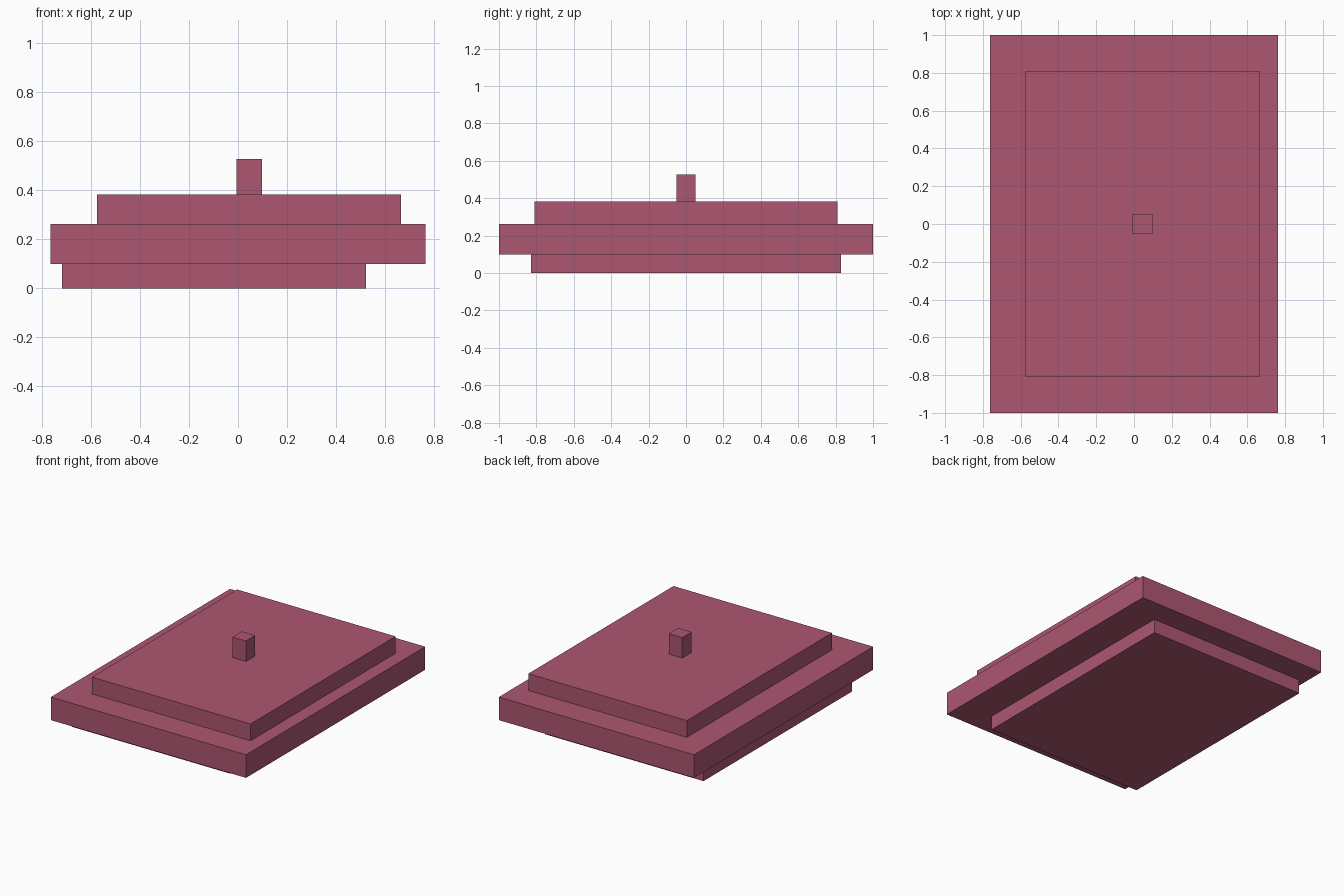
import bpy

# Remove the default cube
cube = bpy.data.objects.get("Cube")
if cube:
    bpy.data.objects.remove(cube, do_unlink=True)

# Single flat colour
rose = bpy.data.materials.new("dusty_rose")
rose.use_nodes = True
colour = (0.42, 0.095, 0.165, 1)
rose.diffuse_color = colour
rose.node_tree.nodes["Principled BSDF"].inputs["Base Color"].default_value = colour


def slab(name, x_range, half_depth, z_range):
    """Box spanning the given x and z ranges, centred on y = 0."""
    (x0, x1), (z0, z1) = x_range, z_range
    bpy.ops.mesh.primitive_cube_add(size=1, location=((x0 + x1) / 2, 0, (z0 + z1) / 2))
    ob = bpy.context.object
    ob.name = name
    ob.scale = (x1 - x0, 2 * half_depth, z1 - z0)
    bpy.ops.object.transform_apply(location=False, rotation=False, scale=True)
    ob.data.materials.append(rose)
    return ob


# Stacked tiers from the ground up
slab("lower_plinth", (-0.718, 0.522), 0.83, (0, 0.1))
slab("main_slab", (-0.763, 0.763), 1.0, (0.1, 0.263))
slab("upper_tier", (-0.574, 0.665), 0.81, (0.263, 0.382))
slab("top_post", (-0.007, 0.098), 0.052, (0.382, 0.527))
